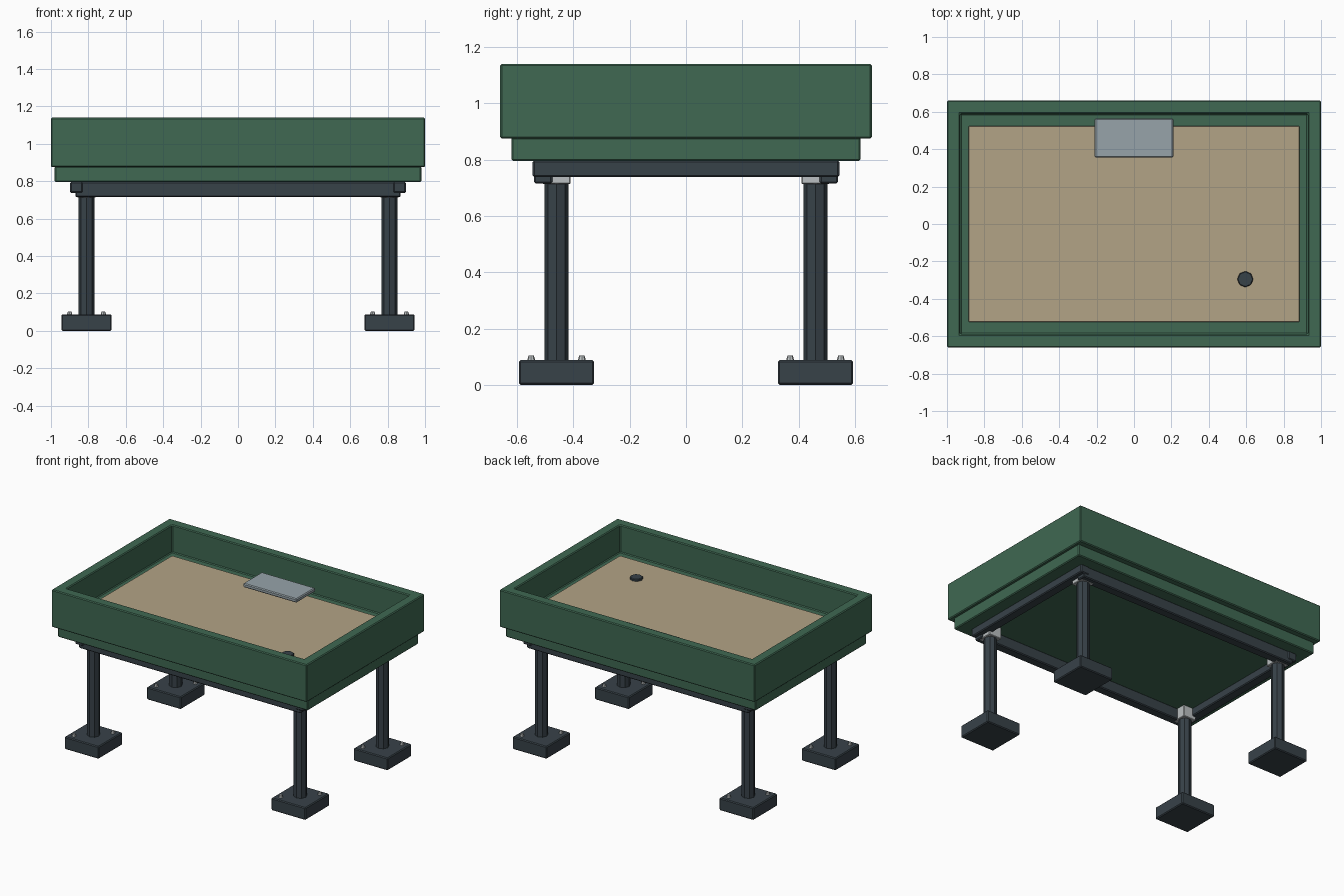
import bpy
import bmesh
from mathutils import Matrix, Vector

if "Cube" in bpy.data.objects:
    bpy.data.objects.remove(bpy.data.objects["Cube"], do_unlink=True)


def material(name, rgb):
    m = bpy.data.materials.new(name)
    m.use_nodes = True
    m.diffuse_color = (*rgb, 1)
    m.node_tree.nodes["Principled BSDF"].inputs["Base Color"].default_value = (*rgb, 1)
    return m


GREEN = material("painted green", (0.05, 0.14, 0.085))
SLATE = material("dark slate metal", (0.039, 0.054, 0.066))
SAND = material("sand", (0.45, 0.37, 0.24))
STEEL = material("blue grey plate", (0.31, 0.37, 0.40))
ZINC = material("light grey metal", (0.50, 0.53, 0.54))


def finish(bm, name, mat, bevel):
    mesh = bpy.data.meshes.new(name)
    bm.to_mesh(mesh)
    bm.free()
    mesh.materials.append(mat)
    ob = bpy.data.objects.new(name, mesh)
    bpy.context.collection.objects.link(ob)
    if bevel:
        mod = ob.modifiers.new("soft edges", "BEVEL")
        mod.width = bevel
        mod.segments = 1
    return ob


def box_mesh(low, high):
    low, high = Vector(low), Vector(high)
    bm = bmesh.new()
    bmesh.ops.create_cube(bm, size=1, matrix=Matrix.Translation((low + high) / 2)
                          @ Matrix.Diagonal((*(high - low), 1)))
    return bm


def box(name, low, high, mat, bevel=0.006):
    return finish(box_mesh(low, high), name, mat, bevel)


def post(name, x, y, z0, z1, radius, mat, sides=8, top=None, bevel=0):
    bm = bmesh.new()
    bmesh.ops.create_cone(bm, cap_ends=True, segments=sides, radius1=radius,
                          radius2=top or radius, depth=z1 - z0,
                          matrix=Matrix.Translation((x, y, (z0 + z1) / 2)))
    return finish(bm, name, mat, bevel)


# Upper tray: a block whose top is inset and sunk to form the walls
bm = box_mesh((-1, -0.66, 0.875), (1, 0.66, 1.14))
bm.normal_update()
top = max(bm.faces, key=lambda f: f.normal.z)
bmesh.ops.inset_region(bm, faces=[top], thickness=0.1)
sunk = bmesh.ops.extrude_discrete_faces(bm, faces=[top])["faces"][0]
for v in sunk.verts:
    v.co.z = 0.945
bmesh.ops.recalc_face_normals(bm, faces=bm.faces)
finish(bm, "tray_walls", GREEN, 0.006)

# Lower step of the tray, sand bed, shelf and drain
box("tray_base", (-0.98, -0.62, 0.795), (0.98, 0.62, 0.88), GREEN)
box("sand_bed", (-0.885, -0.525, 0.94), (0.885, 0.525, 0.96), SAND, 0.004)
box("wall_shelf", (-0.21, 0.355, 0.98), (0.21, 0.565, 1.008), STEEL)
post("drain_cap", 0.595, -0.295, 0.95, 0.975, 0.043, SLATE, bevel=0.004)

LEG_X, LEG_Y = 0.81, 0.46

# Support frame under the tray
for s, side in ((-1, "front"), (1, "back")):
    a, b = sorted((s * 0.475, s * 0.54))
    box(side + "_rail", (-0.87, a, 0.715), (0.87, b, 0.797), SLATE)
for s, side in ((-1, "right"), (1, "left")):
    a, b = sorted((s * 0.83, s * 0.897))
    box(side + "_rail", (a, -0.545, 0.738), (b, 0.545, 0.797), SLATE)

# Four legs, each with a bracket, a foot block and bolts
for sy, end in ((-1, "front"), (1, "back")):
    for sx, side in ((-1, "right"), (1, "left")):
        x, y = sx * LEG_X, sy * LEG_Y
        tag = f"{end}_{side}_"
        post(tag + "leg", x, y, 0.08, 0.72, 0.043, SLATE)
        box(tag + "bracket", (x - 0.05, y - 0.05, 0.713),
            (x + 0.05, y + 0.05, 0.797), ZINC, 0.004)
        box(tag + "foot", (x - 0.134, y - 0.134, 0), (x + 0.134, y + 0.134, 0.088), SLATE)
        for d in (-0.09, 0.09):
            post(tag + "bolt", x + d, y + d, 0.085, 0.105, 0.015, ZINC, top=0.009)
